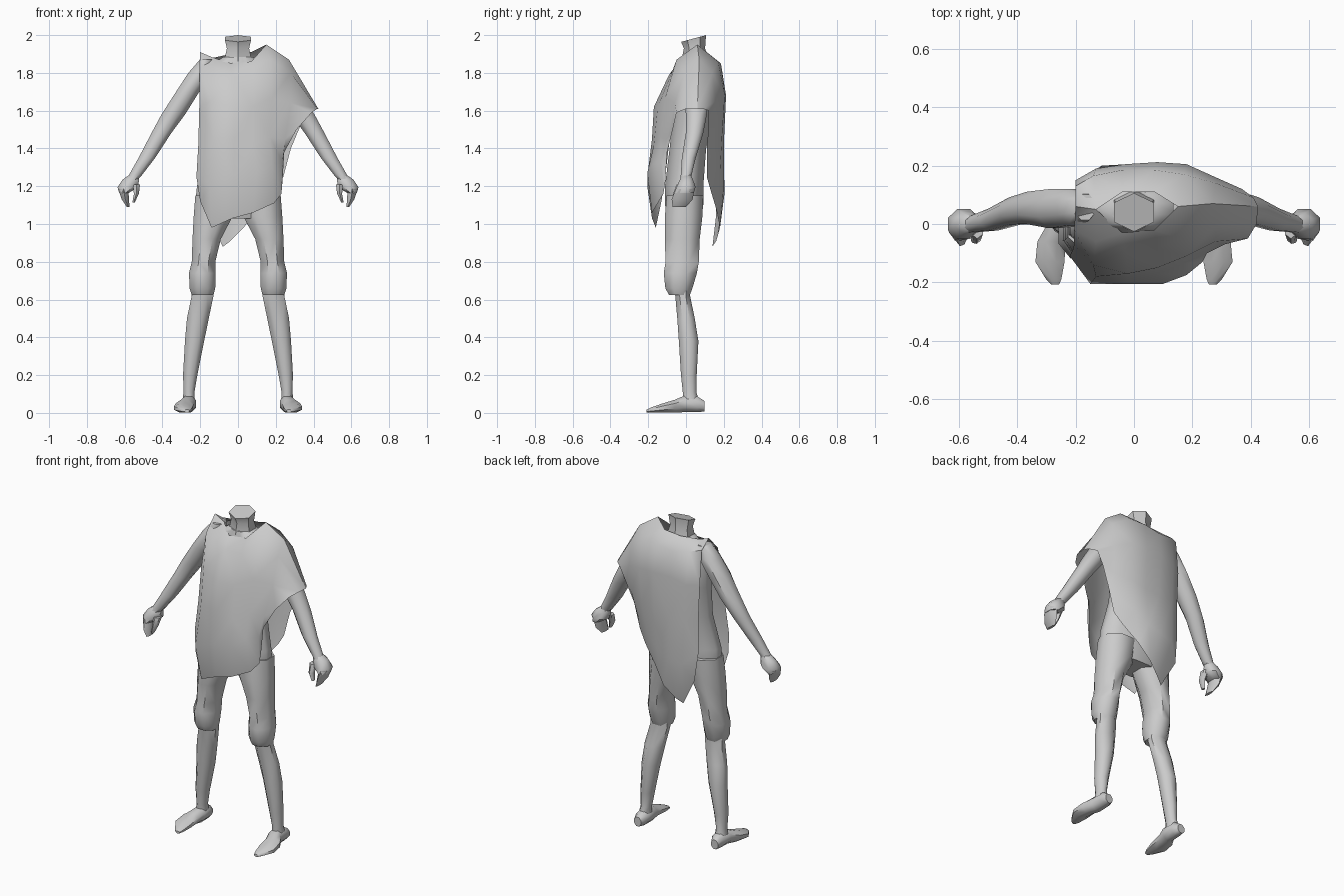
import bpy, bmesh, math

grey = bpy.data.materials.new("plain_grey")
grey.diffuse_color = (0.6, 0.6, 0.6, 1)


def finish(name, bm, angle=50):
    me = bpy.data.meshes.new(name)
    bm.to_mesh(me)
    bm.free()
    me.materials.append(grey)
    ob = bpy.data.objects.new(name, me)
    bpy.context.collection.objects.link(ob)
    bpy.ops.object.select_all(action='DESELECT')
    bpy.context.view_layer.objects.active = ob
    ob.select_set(True)
    bpy.ops.object.shade_smooth_by_angle(angle=math.radians(angle))
    return ob


def loft(name, rings, sides=8, axis='z', side=1, tilt=0, angle=50):
    """Join elliptical rings (x, y, z, r1, r2) lying across the axis."""
    bm = bmesh.new()
    loops = []
    for i, (x, y, z, r1, r2) in enumerate(rings):
        loop = []
        for k in range(sides):
            a = 2 * math.pi * (k + 0.5 * (sides != 6)) / sides + math.pi / 2
            u, v = r1 * math.cos(a), r2 * math.sin(a)
            if axis == 'z':
                lean = tilt * v if i == len(rings) - 1 else 0
                p = (side * (x + u), y + v, z + lean)
            else:
                p = (side * (x + u), y, z + v)
            loop.append(bm.verts.new(p))
        loops.append(loop)
    for a, b in zip(loops, loops[1:]):
        for k in range(sides):
            n = (k + 1) % sides
            bm.faces.new((a[k], a[n], b[n], b[k]))
    bm.faces.new(loops[0])
    bm.faces.new(loops[-1])
    bmesh.ops.recalc_face_normals(bm, faces=bm.faces)
    return finish(name, bm, angle)


def span(z, x0, x1, y0, y1):
    """Horizontal ring given by its extents."""
    return ((x0 + x1) / 2, (y0 + y1) / 2, z, (x1 - x0) / 2, (y1 - y0) / 2)


# Torso, shoulders and neck
loft("torso", [
    (0, -.01, 1.03, .20, .085), (0, -.01, 1.1, .235, .105), (0, -.01, 1.2, .225, .105),
    (0, .01, 1.4, .18, .10), (0, .04, 1.6, .19, .11), (0, .05, 1.75, .19, .10),
    (0, .055, 1.83, .165, .085), (0, .05, 1.885, .08, .07)], 12)
loft("neck", [(0, .05, 1.86, .085, .075), (0, .045, 1.93, .068, .056),
              (0, .04, 1.982, .08, .066)], 6, tilt=.27, angle=30)

for side, word in ((-1, "left"), (1, "right")):
    # Knee-length trouser legs and the bare shins below
    loft(word + "_trouser_leg", [
        span(.625, .125, .25, -.095, .025), span(.66, .115, .262, -.115, .04),
        span(.74, .112, .265, -.125, .065), span(.8, .115, .25, -.115, .075),
        span(.92, .085, .247, -.12, .08), span(1.04, .02, .243, -.12, .095),
        span(1.15, .0, .235, -.11, .10)], 8, side=side)
    loft(word + "_shin", [
        span(.05, .225, .30, -.02, .075), span(.11, .228, .29, -.02, .058),
        span(.2, .212, .294, -.03, .06), span(.38, .175, .285, -.042, .07),
        span(.5, .15, .275, -.05, .05), span(.62, .125, .25, -.06, .025),
        span(.68, .13, .25, -.07, .03)], 8, side=side)
    # Feet turned slightly out
    loft(word + "_foot", [
        (.265, .098, .035, .025, .03), (.262, .06, .046, .042, .045),
        (.262, -.01, .047, .044, .047), (.283, -.06, .036, .052, .036),
        (.288, -.13, .025, .054, .025), (.275, -.19, .014, .028, .014),
        (.27, -.208, .01, .014, .008)], 8, 'y', side)
    # Arms
    loft(word + "_arm", [
        span(1.22, .54, .60, -.035, .03), span(1.26, .505, .58, -.03, .032),
        span(1.35, .435, .53, -.025, .055), span(1.48, .35, .463, -.005, .095),
        span(1.58, .275, .41, -.005, .115), span(1.7, .20, .333, -.02, .125),
        span(1.8, .13, .268, -.01, .125), span(1.87, .13, .205, .01, .105)], 8, side=side)
    # Hands: palm, curled fingers and thumb
    loft(word + "_palm", [
        span(1.165, .575, .632, -.06, .045), span(1.195, .525, .642, -.055, .055),
        span(1.235, .52, .615, -.035, .04), span(1.265, .52, .57, -.02, .025)], 8, side=side)
    loft(word + "_fingers", [
        span(1.09, .572, .59, -.07, .0), span(1.13, .575, .618, -.076, .035),
        span(1.185, .575, .638, -.055, .045)], 6, side=side)
    loft(word + "_thumb", [
        span(1.115, .545, .56, -.065, -.035), span(1.16, .523, .553, -.068, -.02),
        span(1.21, .515, .56, -.05, .01)], 6, side=side)

# Draped cloth: columns running from the shoulder line down to the hem
front_columns = [
    [(-.20, .06, 1.91), (-.205, -.02, 1.82), (-.205, -.07, 1.62), (-.21, -.09, 1.42), (-.22, -.11, 1.25), (-.2, -.13, 1.12)],
    [(-.13, .05, 1.88), (-.13, -.06, 1.83), (-.14, -.14, 1.65), (-.13, -.18, 1.45), (-.15, -.205, 1.2), (-.14, -.16, .98)],
    [(-.04, -.03, 1.85), (-.03, -.09, 1.79), (-.02, -.17, 1.62), (-.02, -.18, 1.45), (-.02, -.205, 1.25), (-.03, -.18, 1.03)],
    [(.07, -.02, 1.86), (.08, -.08, 1.79), (.08, -.15, 1.62), (.08, -.17, 1.42), (.10, -.205, 1.27), (.08, -.18, 1.06)],
    [(.15, .06, 1.95), (.17, -.05, 1.87), (.18, -.11, 1.67), (.17, -.135, 1.46), (.18, -.175, 1.32), (.19, -.15, 1.11)],
    [(.27, .07, 1.87), (.28, -.01, 1.8), (.28, -.06, 1.64), (.25, -.10, 1.45), (.235, -.13, 1.33), (.23, -.12, 1.16)],
    [(.425, .06, 1.61), (.42, 0, 1.61), (.39, -.05, 1.59), (.31, -.07, 1.5), (.245, -.10, 1.38), (.235, -.11, 1.22)]]
back_columns = [
    [(-.20, .06, 1.91), (-.2, .13, 1.86), (-.2, .15, 1.65), (-.19, .15, 1.42), (-.19, .15, 1.22), (-.17, .16, 1.05)],
    [(-.13, .05, 1.88), (-.14, .165, 1.85), (-.13, .19, 1.65), (-.12, .19, 1.42), (-.11, .2, 1.15), (-.08, .14, .88)],
    [(-.04, .11, 1.90), (-.04, .185, 1.83), (-.03, .205, 1.68), (-.02, .195, 1.42), (-.02, .205, 1.17), (-.04, .16, .91)],
    [(.07, .11, 1.91), (.07, .185, 1.85), (.08, .212, 1.68), (.08, .2, 1.42), (.06, .2, 1.2), (.03, .18, .98)],
    [(.15, .06, 1.95), (.17, .17, 1.86), (.18, .205, 1.68), (.17, .19, 1.45), (.14, .18, 1.27), (.10, .16, 1.08)],
    [(.27, .07, 1.87), (.28, .14, 1.8), (.28, .16, 1.65), (.27, .15, 1.48), (.23, .14, 1.33), (.19, .13, 1.18)],
    [(.425, .06, 1.61), (.41, .09, 1.61), (.37, .12, 1.6), (.33, .12, 1.52), (.28, .11, 1.4), (.24, .11, 1.25)]]


def cloth(name, columns, flip):
    bm = bmesh.new()
    grid = [[bm.verts.new(p) for p in col] for col in columns]
    for a, b in zip(grid, grid[1:]):
        for k in range(len(a) - 1):
            quad = (a[k], a[k + 1], b[k + 1], b[k])
            bm.faces.new(quad[::-1] if flip else quad)
    # Triangulated creases
    bmesh.ops.triangulate(bm, faces=bm.faces)
    return finish(name, bm, 60)


cloth("front_drape", front_columns, False)
cloth("back_drape", back_columns, True)
